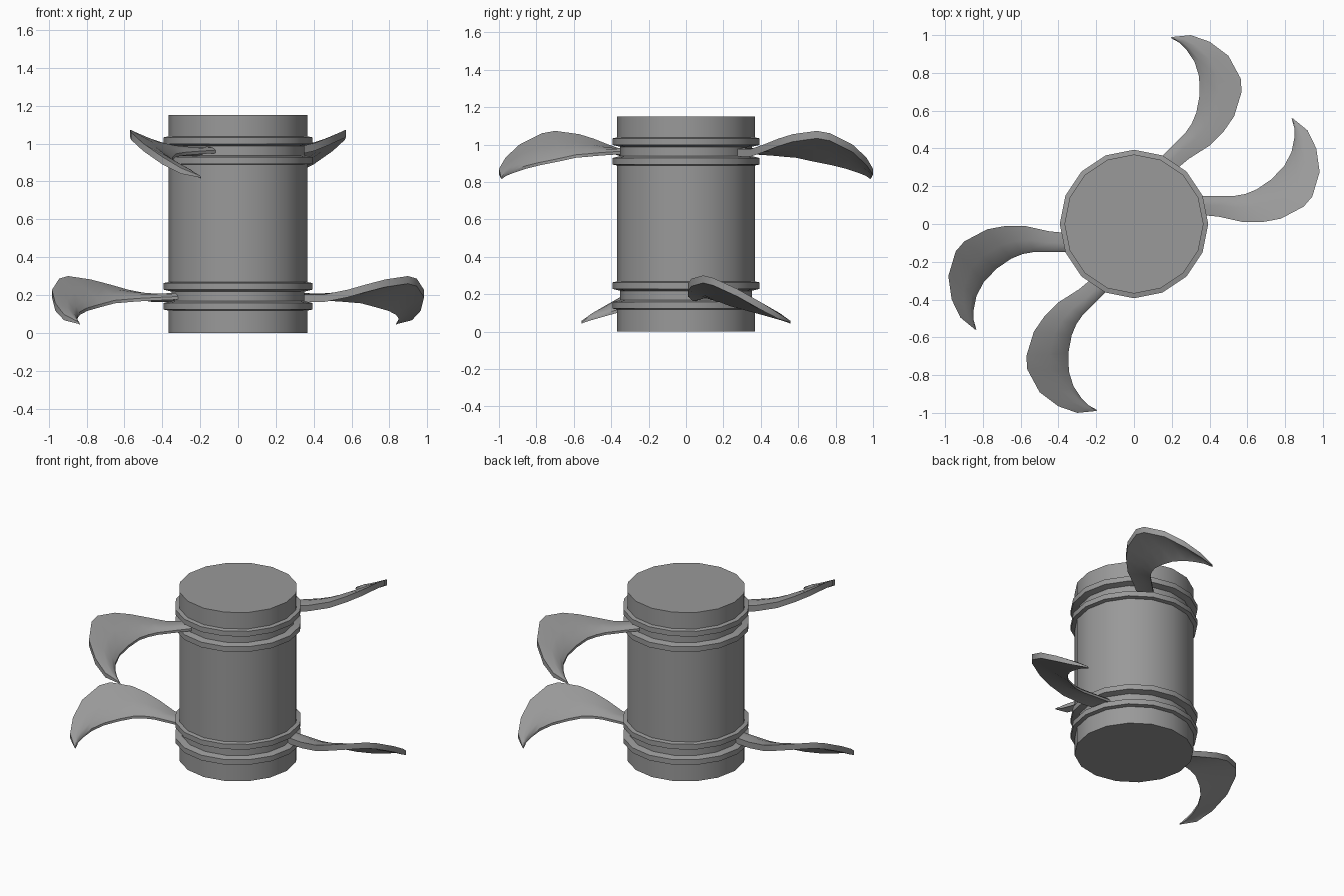
import bpy, bmesh, math
from mathutils import Matrix, Vector

if "Cube" in bpy.data.objects:
    bpy.data.objects.remove(bpy.data.objects["Cube"])

SIDES = 16

# Dark grey finish shared by every part
grey = bpy.data.materials.new("dark_grey")
grey.diffuse_color = (.32, .32, .32, 1)
grey.use_nodes = True
grey.node_tree.nodes["Principled BSDF"].inputs["Base Color"].default_value = grey.diffuse_color


def finish(name, bm, angle=40):
    bmesh.ops.recalc_face_normals(bm, faces=bm.faces)
    me = bpy.data.meshes.new(name)
    bm.to_mesh(me)
    bm.free()
    me.materials.append(grey)
    ob = bpy.data.objects.new(name, me)
    bpy.context.collection.objects.link(ob)
    bpy.ops.object.select_all(action='DESELECT')
    ob.select_set(True)
    bpy.context.view_layer.objects.active = ob
    bpy.ops.object.shade_smooth_by_angle(angle=math.radians(angle))
    return ob


def loft(name, loops):
    """Skin a list of closed loops and cap both ends."""
    bm = bmesh.new()
    rings = [[bm.verts.new(p) for p in loop] for loop in loops]
    n = len(rings[0])
    for a, b in zip(rings, rings[1:]):
        for i in range(n):
            j = (i + 1) % n
            bm.faces.new((a[i], a[j], b[j], b[i]))
    bm.faces.new(rings[0])
    bm.faces.new(rings[-1])
    return finish(name, bm)


# Drum with a pair of raised bands and a groove near each end
def collar(z):
    return [(.368, z - .075), (.393, z - .07), (.393, z - .035), (.352, z - .025),
            (.352, z + .025), (.393, z + .035), (.393, z + .07), (.368, z + .075)]


profile = [(.368, 0)] + collar(.193) + collar(.963) + [(.368, 1.15)]
loft("drum", [[(r * math.cos(2 * math.pi * i / SIDES), r * math.sin(2 * math.pi * i / SIDES), z)
               for i in range(SIDES)] for r, z in profile])

# Blade stations: outer edge x, y, z then inner edge x, y, z
stations = [
    (.20, .27, .975, .12, .33, .965),
    (.29, .345, .975, .20, .41, .96),
    (.40, .415, 1.0, .27, .48, .955),
    (.475, .49, 1.03, .305, .53, .95),
    (.53, .57, 1.055, .33, .59, .945),
    (.57, .70, 1.073, .347, .68, .925),
    (.565, .77, 1.06, .345, .78, .905),
    (.50, .89, 1.0, .32, .86, .885),
    (.40, .965, .93, .28, .92, .865),
    (.30, 1.0, .87, .24, .96, .845),
    (.20, .99, .83, .195, .985, .82),
]


def blade_section(s, k):
    o, i = Vector(s[:3]), Vector(s[3:])
    last = len(stations) - 1
    t = .01 if k == last else (.03 if k == last - 1 else .04)
    bulge = 0 if k == last else .014
    mid, roll = o.lerp(i, .55), o.lerp(i, .85)
    up, down = Vector((0, 0, bulge)), Vector((0, 0, -t))
    # rounded inner lip, squared outer edge
    return [o, mid + up, roll + up * .9, i, i + down * .4, mid + up + down * .75, o + down]


# Curved blades: two on the upper groove, two on the lower one
for level, turn, drop in (("upper", 0, 0), ("lower", -45, -.773)):
    for side, half in (("a", 0), ("b", 180)):
        m = Matrix.Translation((0, 0, drop)) @ Matrix.Rotation(math.radians(turn + half), 4, 'Z')
        loft(f"{level}_blade_{side}",
             [[m @ p for p in blade_section(s, k)] for k, s in enumerate(stations)])
